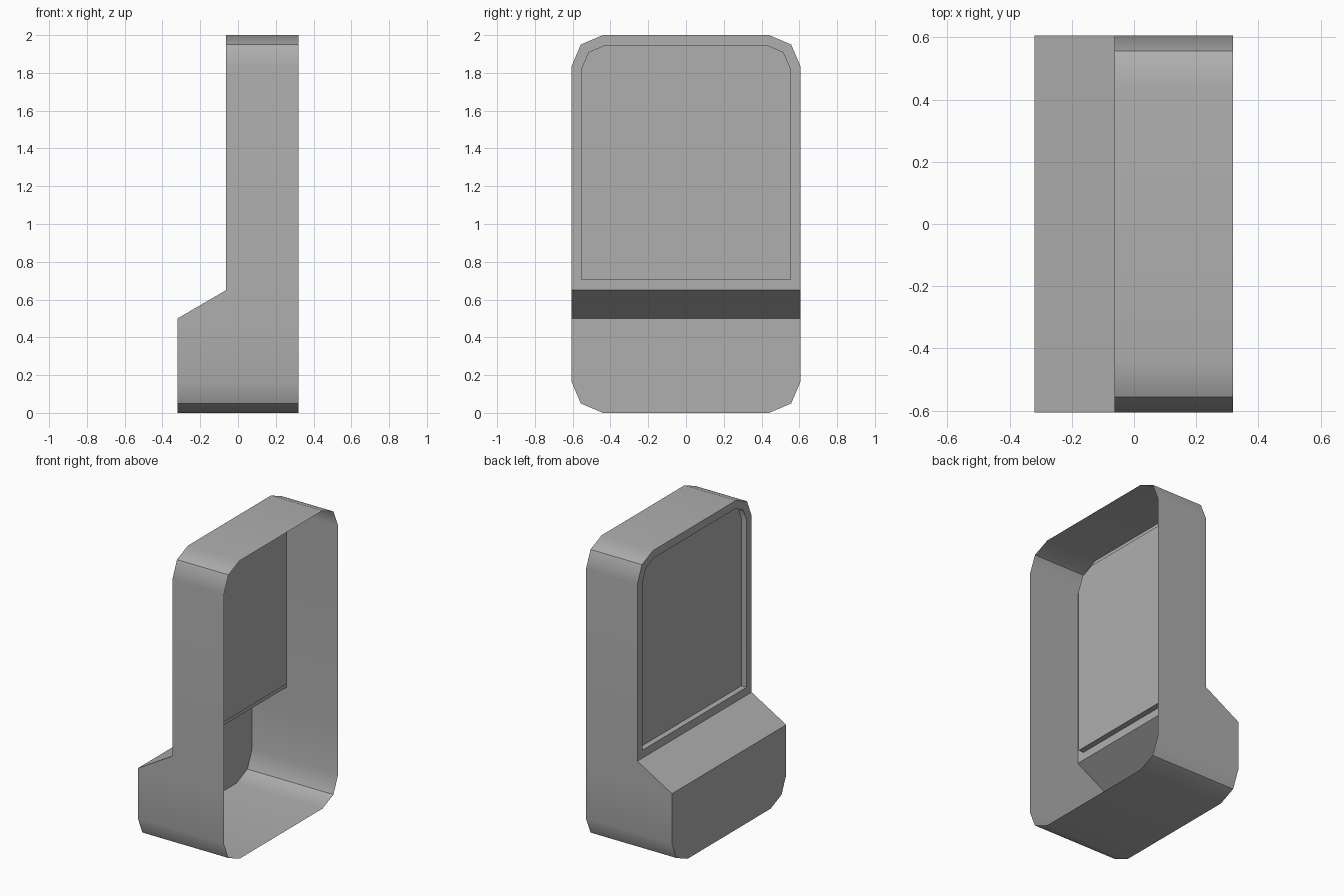
import bpy
import bmesh

cube = bpy.data.objects.get("Cube")
if cube:
    bpy.data.objects.remove(cube, do_unlink=True)

RIM_X, PANEL_X, BASE_X = 0.319, -0.063, -0.32   # open rim, upper face, lower face
BEZEL, RECESS = 0.053, 0.038

grey = bpy.data.materials.new("plain grey")
grey.use_nodes = True
colour = (0.43, 0.43, 0.43, 1)
grey.diffuse_color = colour
grey.node_tree.nodes["Principled BSDF"].inputs["Base Color"].default_value = colour


def add_object(name, bm):
    mesh = bpy.data.meshes.new(name)
    bm.to_mesh(mesh)
    bm.free()
    mesh.materials.append(grey)
    obj = bpy.data.objects.new(name, mesh)
    bpy.context.collection.objects.link(obj)
    bpy.ops.object.select_all(action="DESELECT")
    obj.select_set(True)
    bpy.context.view_layer.objects.active = obj
    bpy.ops.object.shade_smooth_by_angle()
    return obj


# Half outline (y, z, x of the closed side), mirrored into a full ring
half = [(-0.44, 0, BASE_X), (-0.557, 0.05, BASE_X), (-0.606, 0.165, BASE_X),
        (-0.606, 0.5, BASE_X), (-0.606, 0.65, PANEL_X),
        (-0.606, 1.835, PANEL_X), (-0.557, 1.95, PANEL_X), (-0.44, 2, PANEL_X)]
ring = half + [(-y, z, x) for y, z, x in reversed(half)]
count = len(ring)

# Casing: side walls, open at the rim
bm = bmesh.new()
closed = [bm.verts.new((x, y, z)) for y, z, x in ring]
rim = [bm.verts.new((RIM_X, y, z)) for y, z, x in ring]
for i in range(count):
    j = (i + 1) % count
    bm.faces.new((closed[j], closed[i], rim[i], rim[j]))

# Casing: lower box face, sloped ledge and upper face
bm.faces.new(closed[:4] + closed[-4:])
bm.faces.new((closed[3], closed[4], closed[-5], closed[-4]))
upper = bm.faces.new(closed[4:-4])
bm.normal_update()

# Bezel frame and recessed window
bmesh.ops.inset_individual(bm, faces=[upper], thickness=BEZEL, use_even_offset=True)
window = bmesh.ops.extrude_discrete_faces(bm, faces=[upper])["faces"][0]
bmesh.ops.translate(bm, verts=window.verts[:], vec=(RECESS, 0, 0))
panel_points = [v.co.copy() for v in window.verts]
bmesh.ops.delete(bm, geom=[window], context="FACES_ONLY")
casing = add_object("casing", bm)

# Keep the large walls flat and blend only across the rounded corners
weighted = casing.modifiers.new("flat_walls", "WEIGHTED_NORMAL")
weighted.keep_sharp = True

# Screen panel filling the recess
bm = bmesh.new()
bm.faces.new([bm.verts.new(p) for p in panel_points])
add_object("screen_panel", bm)
